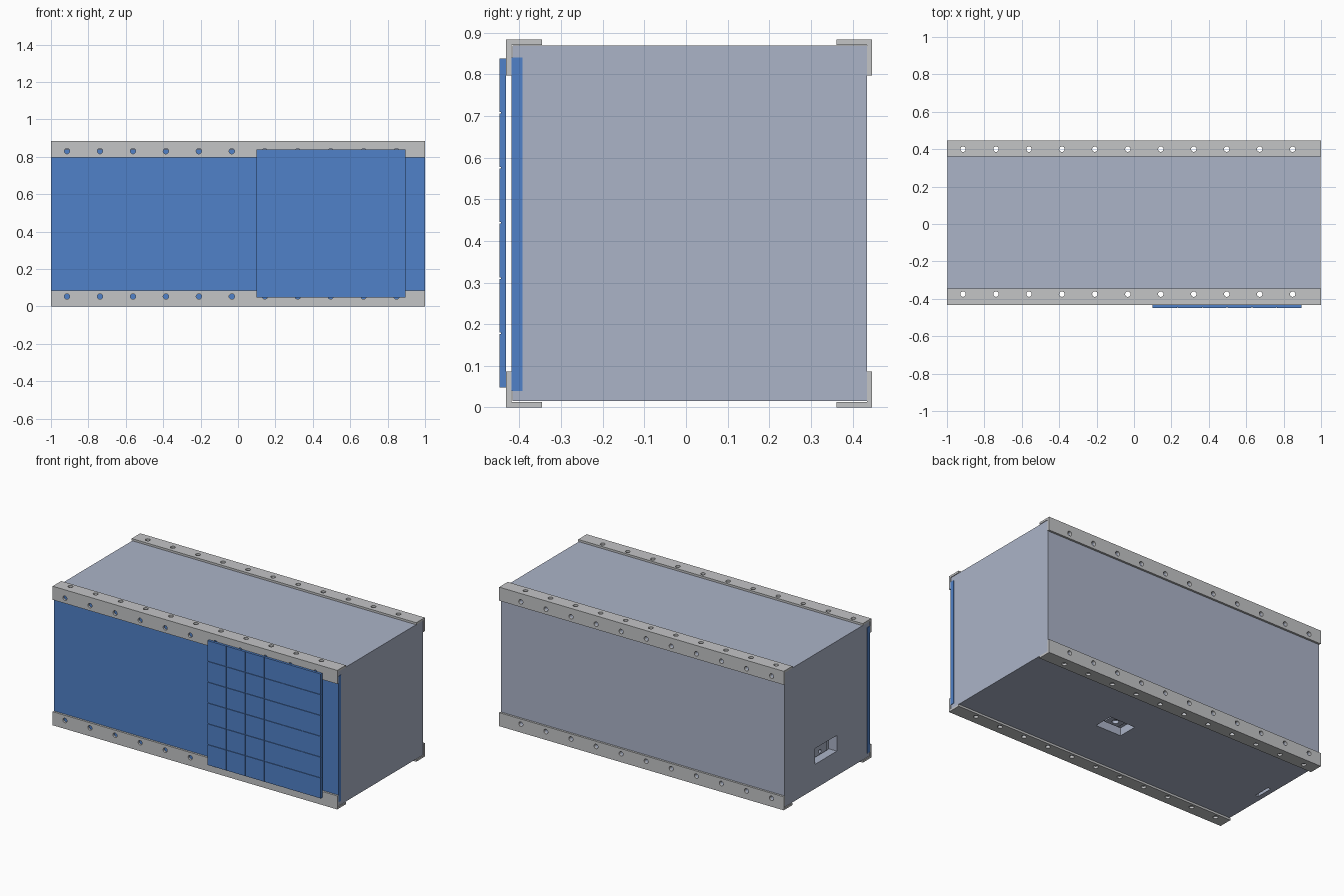
import bpy, bmesh
from math import pi
from mathutils import Matrix, Vector

cube = bpy.data.objects.get("Cube")
if cube:
    bpy.data.objects.remove(cube, do_unlink=True)


def material(name, rgb):
    mat = bpy.data.materials.new(name)
    mat.use_nodes = True
    mat.diffuse_color = (*rgb, 1)
    mat.node_tree.nodes["Principled BSDF"].inputs["Base Color"].default_value = (*rgb, 1)
    return mat


BLUE = material("panel blue", (0.08, 0.22, 0.58))
BODY = material("pale blue grey", (0.41, 0.455, 0.575))
GREY = material("rail grey", (0.55, 0.555, 0.565))


def make(name, bm, mat):
    bmesh.ops.recalc_face_normals(bm, faces=bm.faces)
    mesh = bpy.data.meshes.new(name)
    bm.to_mesh(mesh)
    bm.free()
    obj = bpy.data.objects.new(name, mesh)
    bpy.context.collection.objects.link(obj)
    if mat:
        mesh.materials.append(mat)
    return obj


def add_box(bm, lo, hi):
    lo, hi = Vector(lo), Vector(hi)
    matrix = Matrix.Translation((lo + hi) / 2) @ Matrix.Diagonal((*(hi - lo), 1))
    bmesh.ops.create_cube(bm, size=1, matrix=matrix)


def box(name, lo, hi, mat):
    bm = bmesh.new()
    add_box(bm, lo, hi)
    return make(name, bm, mat)


def add_pin(bm, centre, depth, axis, radius=0.0145):
    turn = {"x": Matrix.Rotation(pi / 2, 4, "Y"),
            "y": Matrix.Rotation(pi / 2, 4, "X"),
            "z": Matrix.Identity(4)}[axis]
    bmesh.ops.create_cone(bm, cap_ends=True, segments=20, radius1=radius, radius2=radius,
                          depth=depth, matrix=Matrix.Translation(centre) @ turn)


def cut(obj, cutter):
    mod = obj.modifiers.new("cut", "BOOLEAN")
    mod.operation = "DIFFERENCE"
    mod.solver = "EXACT"
    mod.object = cutter
    bpy.context.view_layer.objects.active = obj
    bpy.ops.object.modifier_apply(modifier=mod.name)


HOLES_X = [-0.914 + 0.1762 * i for i in range(11)]
FRONT, BACK, TOP = -0.432, 0.447, 0.883
WALL, LEG = 0.013, 0.086

# Cutters for the bolt holes
bm = bmesh.new()
for x in HOLES_X:
    for y in (-0.375, 0.40):
        add_pin(bm, (x, y, TOP / 2), 1.2, "z")
vertical_cutter = make("vertical_hole_cutter", bm, None)

bm = bmesh.new()
for x in HOLES_X:
    for z in (0.053, 0.83):
        add_pin(bm, (x, FRONT, z), 0.06, "y")
        add_pin(bm, (x, BACK, z), 0.16, "y")
side_cutter = make("side_hole_cutter", bm, None)

# Cutter for the end socket, underside socket and underside slot
bm = bmesh.new()
add_box(bm, (-1.1, -0.09, 0.17), (-0.94, 0.13, 0.27))
add_box(bm, (0.07, -0.035, -0.1), (0.25, 0.09, 0.065))
add_box(bm, (-0.965, -0.06, -0.1), (-0.945, 0.05, 0.06))
pocket_cutter = make("pocket_cutter", bm, None)

# Main body
body = box("body", (-0.997, -0.417, 0.015), (0.997, 0.434, 0.869), BODY)
cut(body, vertical_cutter)
# Front holes stop at the blue panel, back holes enter the body
cut(body, side_cutter)
cut(body, pocket_cutter)

# Front panel
box("front_panel", (-1, -0.4185, 0.04), (1, -0.392, 0.84), BLUE)

# Perforated angle rails along the four long edges
for y, sy, side in ((FRONT, 1, "front"), (BACK, -1, "back")):
    for z, sz, level in ((0, 1, "bottom"), (TOP, -1, "top")):
        bm = bmesh.new()
        profile = [(0, 0), (LEG, 0), (LEG, WALL), (WALL, WALL), (WALL, LEG), (0, LEG)]
        face = bm.faces.new([bm.verts.new((-1, y + sy * a, z + sz * b)) for a, b in profile])
        ext = bmesh.ops.extrude_face_region(bm, geom=[face])
        verts = [v for v in ext["geom"] if isinstance(v, bmesh.types.BMVert)]
        bmesh.ops.translate(bm, verts=verts, vec=(2, 0, 0))
        rail = make(f"{level}_{side}_rail", bm, GREY)
        cut(rail, vertical_cutter)
        cut(rail, side_cutter)

# Tiled plate on the front
X0, X1, Z0, Z1, GAP, N = 0.10, 0.895, 0.048, 0.838, 0.0035, 6
box("tile_backing", (X0, -0.444, Z0), (X1, -0.4325, Z1), BLUE)
bm = bmesh.new()
px, pz = (X1 - X0 + GAP) / N, (Z1 - Z0 + GAP) / N
for i in range(N):
    for j in range(N):
        x, z = X0 + i * px, Z0 + j * pz
        add_box(bm, (x, -0.448, z), (x + px - GAP, -0.4435, z + pz - GAP))
make("front_tiles", bm, BLUE)

# Small connector plates inside the sockets
bm = bmesh.new()
add_pin(bm, (0.16, 0.027, 0.05), 0.06, "z", 0.02)
add_pin(bm, (-0.95, 0.02, 0.20), 0.08, "x", 0.012)
connector_cutter = make("connector_cutter", bm, None)
under = box("underside_connector", (0.11, -0.01, 0.045), (0.21, 0.065, 0.068), BODY)
end = box("end_connector", (-0.955, -0.05, 0.18), (-0.935, 0.09, 0.26), BODY)
for part in (under, end):
    cut(part, connector_cutter)

for cutter in (vertical_cutter, side_cutter, pocket_cutter, connector_cutter):
    bpy.data.objects.remove(cutter, do_unlink=True)
